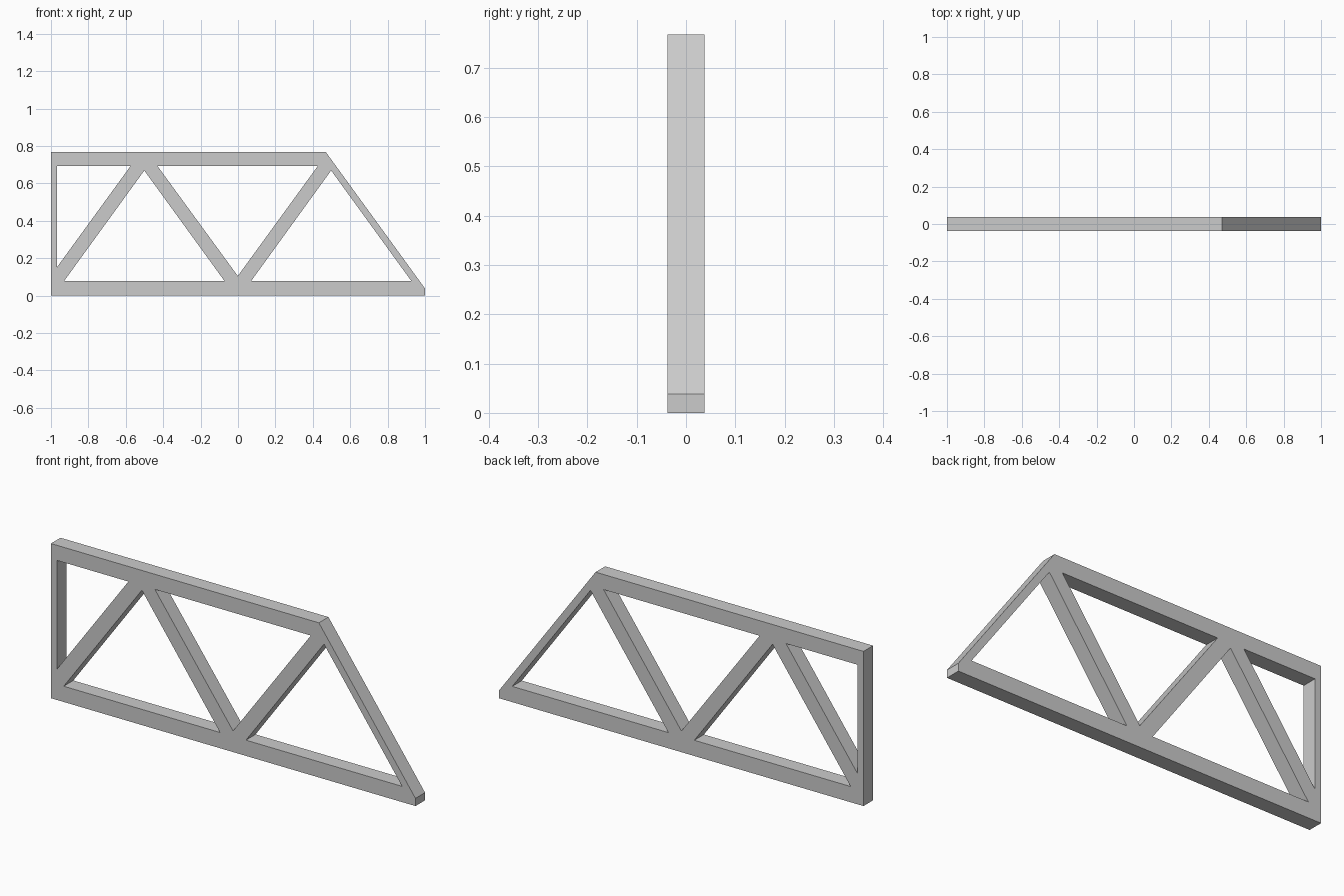
import bpy
import bmesh
from math import radians

cube = bpy.data.objects.get("Cube")
if cube:
    bpy.data.objects.remove(cube, do_unlink=True)

HALF_DEPTH = 0.0375

steel = bpy.data.materials.new("plain_grey")
steel.use_nodes = True
grey = (0.6, 0.6, 0.6, 1)
steel.diffuse_color = grey
steel.node_tree.nodes["Principled BSDF"].inputs["Base Color"].default_value = grey

# Side profile: outer frame, then the four triangular openings between members
outline = [(-1, 0), (1, 0), (1, 0.038), (0.47, 0.767), (-1, 0.767)]
openings = [
    [(-0.967, 0.153), (-0.967, 0.692), (-0.575, 0.692)],
    [(-0.93, 0.078), (-0.501, 0.669), (-0.072, 0.078)],
    [(-0.001, 0.105), (-0.43, 0.692), (0.426, 0.692)],
    [(0.07, 0.078), (0.498, 0.669), (0.927, 0.078)],
]

profile = bpy.data.curves.new("truss_profile", "CURVE")
profile.dimensions = "2D"
profile.fill_mode = "BOTH"
profile.extrude = HALF_DEPTH
for loop in [outline] + openings:
    spline = profile.splines.new("POLY")
    spline.points.add(len(loop) - 1)
    for point, (x, z) in zip(spline.points, loop):
        point.co = (x, z, 0, 1)
    spline.use_cyclic_u = True

# Turn the filled profile into a clean solid, standing upright
helper = bpy.data.objects.new("profile_helper", profile)
bpy.context.collection.objects.link(helper)
graph = bpy.context.evaluated_depsgraph_get()
mesh = bpy.data.meshes.new_from_object(helper.evaluated_get(graph))
bpy.data.objects.remove(helper, do_unlink=True)

bm = bmesh.new()
bm.from_mesh(mesh)
bmesh.ops.remove_doubles(bm, verts=bm.verts, dist=0.0001)
bmesh.ops.recalc_face_normals(bm, faces=bm.faces)
for face in bm.faces:
    face.smooth = False
bm.to_mesh(mesh)
bm.free()

mesh.materials.clear()
mesh.materials.append(steel)
truss = bpy.data.objects.new("truss_frame", mesh)
truss.rotation_euler.x = radians(90)
bpy.context.collection.objects.link(truss)
